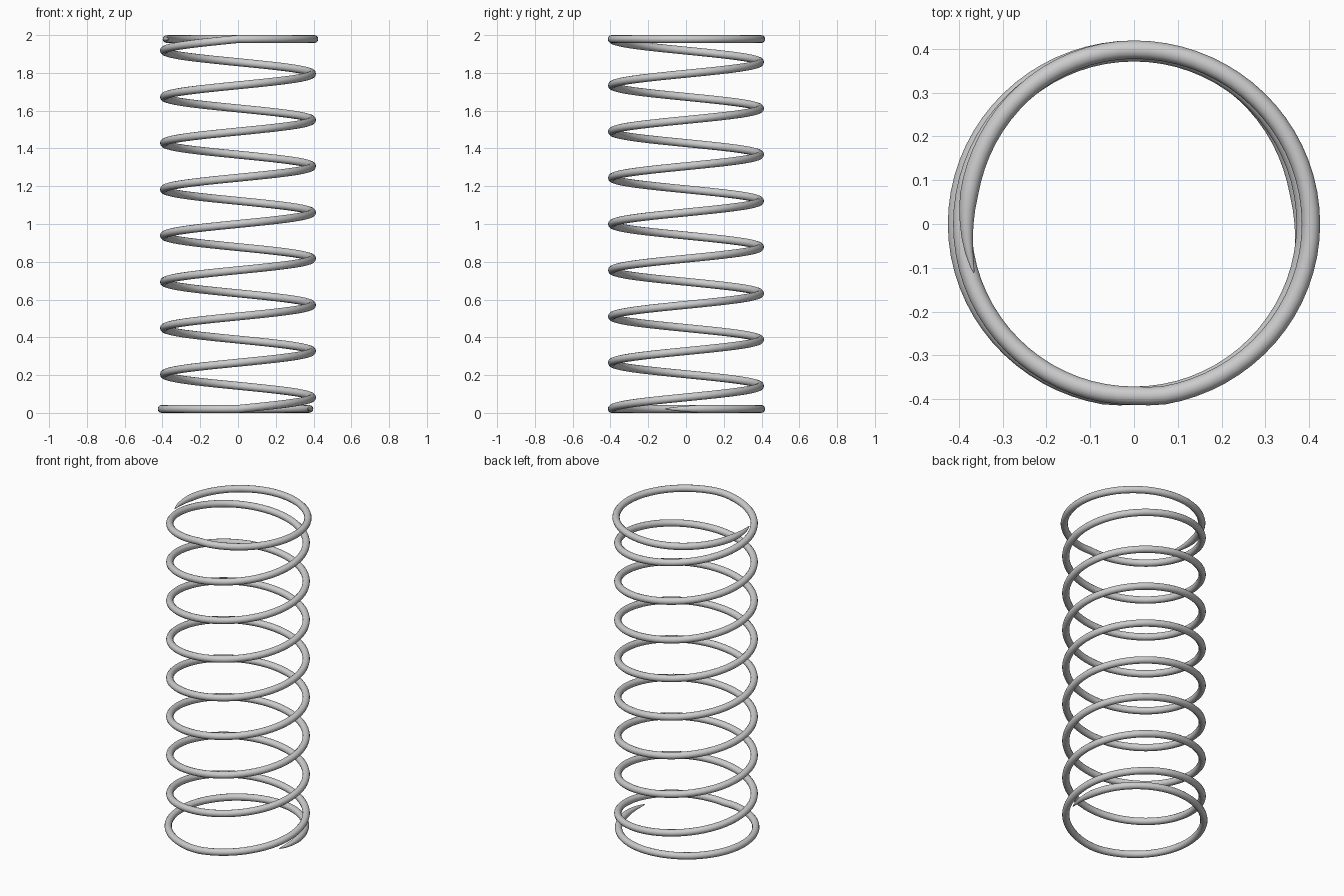
import bpy, math

if "Cube" in bpy.data.objects:
    bpy.data.objects.remove(bpy.data.objects["Cube"])

WIRE = 0.021          # wire radius
COIL = 0.392          # coil radius
TURNS = 8             # open turns, starting and ending at the front (-y)
END = 287             # degrees of each flat closing coil
TAPER = 28            # degrees over which each wire tip narrows
STEP = 5

# closing coil radius by angle past the open helix
KEYS = [(0, COIL), (10, 0.397), (90, 0.404), (180, 0.398), (270, 0.382), (END, 0.382)]


def end_radius(f):
    for (a, ra), (b, rb) in zip(KEYS, KEYS[1:]):
        if f <= b:
            t = (f - a) / (b - a)
            return ra + (rb - ra) * t * t * (3 - 2 * t)
    return KEYS[-1][1]


# sample angles, with finer steps at the tips
total = TURNS * 360
half = [i * STEP for i in range(END // STEP + 1)] + [286, 286.6, END]
angles = [-f for f in reversed(half)]
angles += list(range(STEP, total, STEP))
angles += [total + f for f in half]

# spring wire path
curve = bpy.data.curves.new("spring_wire", 'CURVE')
curve.dimensions = '3D'
curve.twist_mode = 'Z_UP'
curve.bevel_depth = WIRE
curve.bevel_resolution = 4
curve.use_fill_caps = True
spline = curve.splines.new('POLY')
spline.points.add(len(angles) - 1)
for p, a in zip(spline.points, angles):
    f = max(-a, a - total, 0)
    r = end_radius(f)
    t = math.radians(a - 90)
    h = min(max(a / total, 0), 1)
    p.co = (r * math.cos(t), r * math.sin(t), WIRE + h * (2 - 2 * WIRE), 1)
    p.radius = max(min((END - f) / TAPER, 1), 0.002) ** 0.6

spring = bpy.data.objects.new("coil_spring", curve)
bpy.context.collection.objects.link(spring)
bpy.context.view_layer.objects.active = spring
spring.select_set(True)
bpy.ops.object.convert(target='MESH')
bpy.ops.object.shade_smooth_by_angle(angle=math.radians(50))
